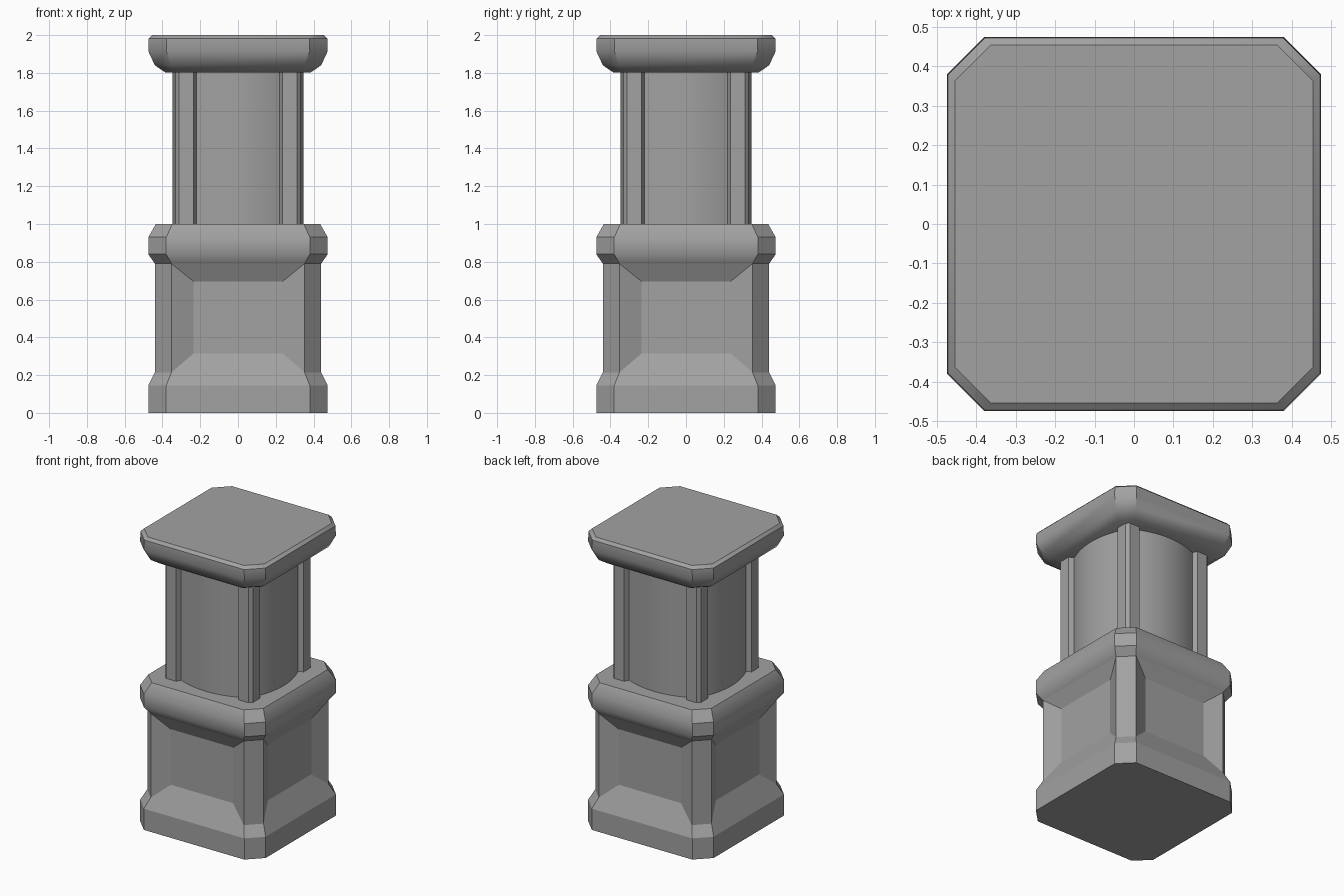
import bpy, bmesh, math
from mathutils import Matrix, Vector

if "Cube" in bpy.data.objects:
    bpy.data.objects.remove(bpy.data.objects["Cube"])

stone = bpy.data.materials.new("grey stone")
stone.use_nodes = True
GREY = (0.36, 0.36, 0.36, 1)
stone.diffuse_color = GREY
stone.node_tree.nodes["Principled BSDF"].inputs["Base Color"].default_value = GREY


def octagon(half, corner=0.8):
    """Square outline with chamfered corners, counter-clockwise."""
    c = half * corner
    quarter = [Vector((-c, -half)), Vector((c, -half))]
    return four_sides(quarter)


def four_sides(quarter):
    """Repeat one side of an outline around the four sides."""
    return [Matrix.Rotation(k * math.pi / 2, 2) @ p for k in range(4) for p in quarter]


def loft(bm, sections):
    """Skin a stack of (outline, z) sections and cap both ends."""
    rings = [[bm.verts.new((p.x, p.y, z)) for p in outline] for outline, z in sections]
    bands = []
    for low, high in zip(rings, rings[1:]):
        n = len(low)
        bands.append([bm.faces.new((low[i], low[(i + 1) % n], high[(i + 1) % n], high[i]))
                      for i in range(n)])
    bm.faces.new(rings[0][::-1])
    bm.faces.new(rings[-1])
    return bands


def finish(bm, name, angle):
    mesh = bpy.data.meshes.new(name)
    bm.normal_update()
    bm.to_mesh(mesh)
    bm.free()
    mesh.materials.append(stone)
    obj = bpy.data.objects.new(name, mesh)
    bpy.context.collection.objects.link(obj)
    bpy.ops.object.select_all(action="DESELECT")
    obj.select_set(True)
    bpy.context.view_layer.objects.active = obj
    bpy.ops.object.shade_smooth_by_angle(angle=math.radians(angle))


# Pedestal with a sunken bevelled panel on each side
bm = bmesh.new()
bands = loft(bm, [(octagon(h), z) for h, z in
                  ((0.475, 0), (0.475, 0.145), (0.44, 0.215), (0.44, 0.79))])
bm.normal_update()
panels = bands[2][::2]
bmesh.ops.inset_individual(bm, faces=panels, thickness=0.1, depth=-0.05)
for face in panels:
    across = 0 if abs(face.normal.y) > 0.5 else 1
    for v in face.verts:
        v.co[across] = math.copysign(0.235, v.co[across])
        v.co.z = 0.315 if v.co.z < 0.5 else 0.695
finish(bm, "pedestal", 15)

# Moulding on top of the pedestal
bm = bmesh.new()
loft(bm, [(octagon(h), z) for h, z in
          ((0.44, 0.79), (0.475, 0.84), (0.475, 0.93), (0.435, 1.0))])
finish(bm, "pedestal_moulding", 35)

# Column: chamfered corner posts with a bowed face between them
EDGE, POST, BOW = 0.22, 0.332, 0.047
bow = [Vector((EDGE * t, -0.3 - BOW * (1 - t * t)))
       for t in (i / 8 for i in range(-8, 9))]
side = ([Vector((-0.312, -POST)), Vector((-0.235, -POST))] + bow
        + [Vector((0.235, -POST)), Vector((0.312, -POST))])
bm = bmesh.new()
loft(bm, [(four_sides(side), 0.99), (four_sides(side), 1.81)])
finish(bm, "column", 25)

# Rounded cap slab
bm = bmesh.new()
loft(bm, [(octagon(h), z) for h, z in
          ((0.385, 1.803), (0.44, 1.84), (0.475, 1.915), (0.473, 1.982), (0.455, 2.0))])
finish(bm, "cap", 35)
